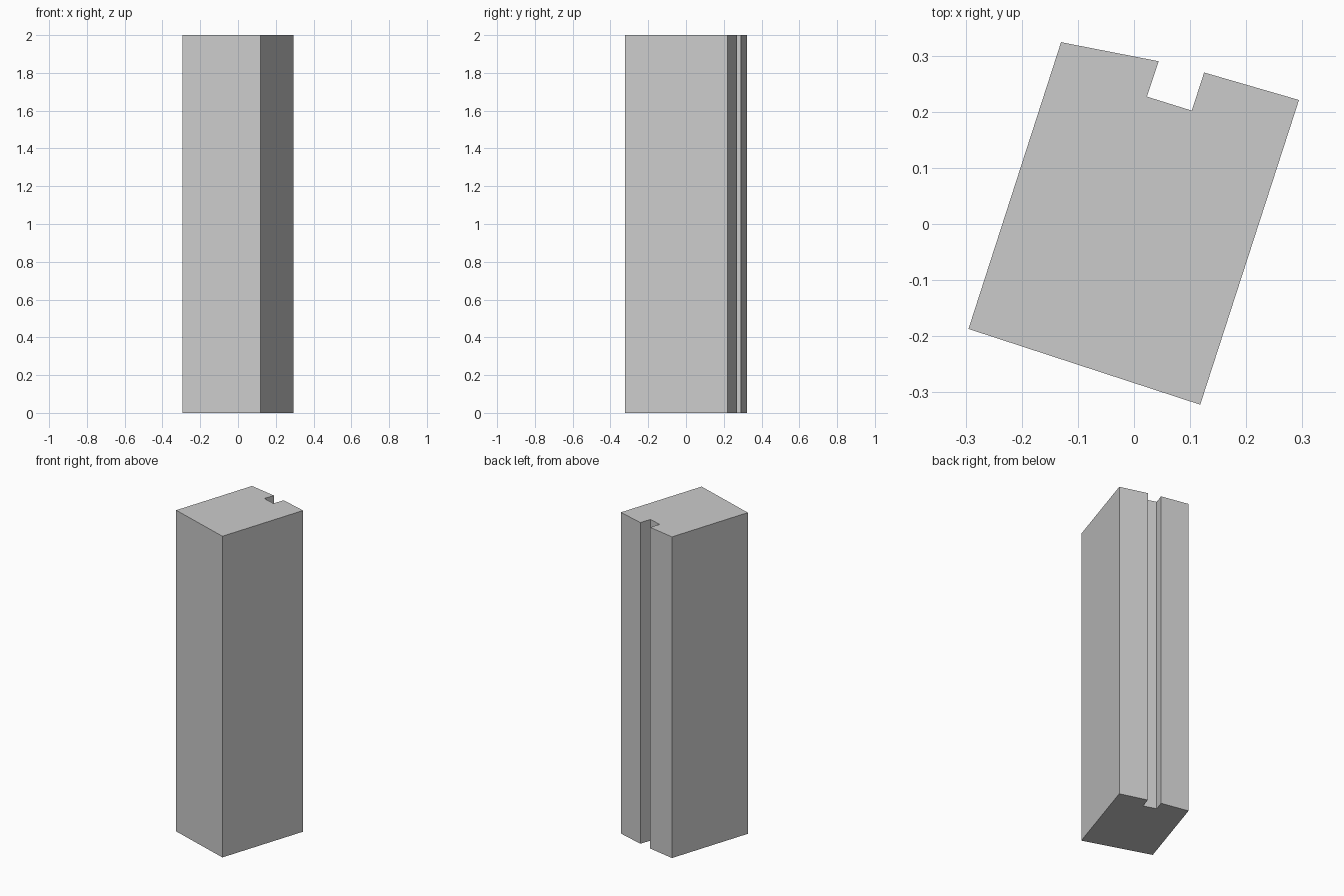
import bpy
import bmesh

if "Cube" in bpy.data.objects:
    bpy.data.objects.remove(bpy.data.objects["Cube"])

HEIGHT = 2.0

# Plan outline of the turned post, counter-clockwise, with the slot in its back face
OUTLINE = [
    (-0.295, -0.187), (0.118, -0.322), (0.294, 0.221), (0.125, 0.270),
    (0.103, 0.202), (0.023, 0.227), (0.044, 0.290), (-0.130, 0.324),
]


def extruded_profile(name, outline, height):
    """Extrude a flat plan outline straight up from z = 0."""
    bm = bmesh.new()
    base = bm.faces.new([bm.verts.new((x, y, 0)) for x, y in outline])
    ext = bmesh.ops.extrude_face_region(bm, geom=[base], use_keep_orig=True)
    top = [g for g in ext["geom"] if isinstance(g, bmesh.types.BMVert)]
    bmesh.ops.translate(bm, verts=top, vec=(0, 0, height))
    bmesh.ops.recalc_face_normals(bm, faces=bm.faces[:])
    mesh = bpy.data.meshes.new(name)
    bm.to_mesh(mesh)
    bm.free()
    obj = bpy.data.objects.new(name, mesh)
    bpy.context.collection.objects.link(obj)
    return obj


# Grooved post
extruded_profile("grooved_post", OUTLINE, HEIGHT)
